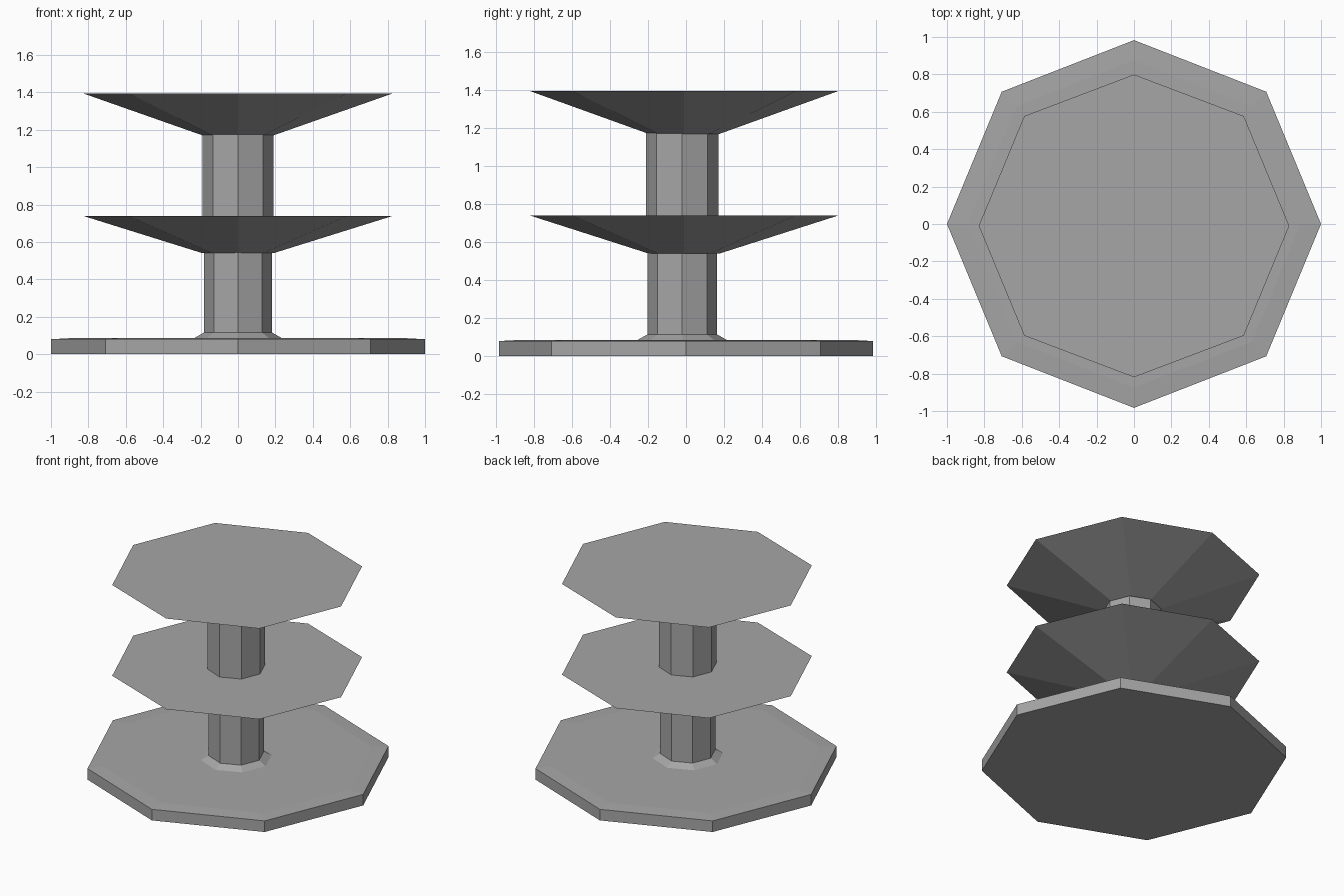
import bpy, bmesh, math

default = bpy.data.objects.get("Cube")
if default:
    bpy.data.objects.remove(default, do_unlink=True)

grey = bpy.data.materials.new("stone_grey")
grey.use_nodes = True
COLOUR = (0.38, 0.38, 0.38, 1)
grey.diffuse_color = COLOUR
grey.node_tree.nodes["Principled BSDF"].inputs["Base Color"].default_value = COLOUR

SIDES = 8


def octagon_loft(name, rings, centre_y=0.0, tip=1.0):
    """Stack octagon rings of (radius, z); tip shortens the front and back corners."""
    bm = bmesh.new()
    loops = []
    for radius, z in rings:
        loop = []
        for i in range(SIDES):
            a = math.tau * i / SIDES
            squash = tip if i % 4 == 2 else 1.0
            loop.append(bm.verts.new((radius * math.cos(a),
                                      centre_y + radius * math.sin(a) * squash, z)))
        loops.append(loop)
    for low, high in zip(loops, loops[1:]):
        for i in range(SIDES):
            j = (i + 1) % SIDES
            bm.faces.new((low[i], low[j], high[j], high[i]))
    bm.faces.new(loops[0][::-1])
    bm.faces.new(loops[-1])
    bm.normal_update()
    mesh = bpy.data.meshes.new(name)
    bm.to_mesh(mesh)
    bm.free()
    mesh.materials.append(grey)
    obj = bpy.data.objects.new(name, mesh)
    bpy.context.collection.objects.link(obj)
    return obj


# Wide base slab with a very shallow sloping border
octagon_loft("base", [(1.0, 0), (1.0, 0.08), (0.89, 0.086)], tip=0.983)

# Lower column with its flared foot, then the upper column
octagon_loft("lower_column", [(0.245, 0.08), (0.183, 0.115), (0.183, 0.56)], -0.02)
octagon_loft("upper_column", [(0.19, 0.72), (0.19, 1.19)], -0.02)

# Two flat-topped tiers with conical undersides
for name, bottom, top in (("lower_tier", 0.54, 0.74), ("upper_tier", 1.17, 1.395)):
    octagon_loft(name, [(0.19, bottom), (0.83, top)], -0.01, 0.975)
